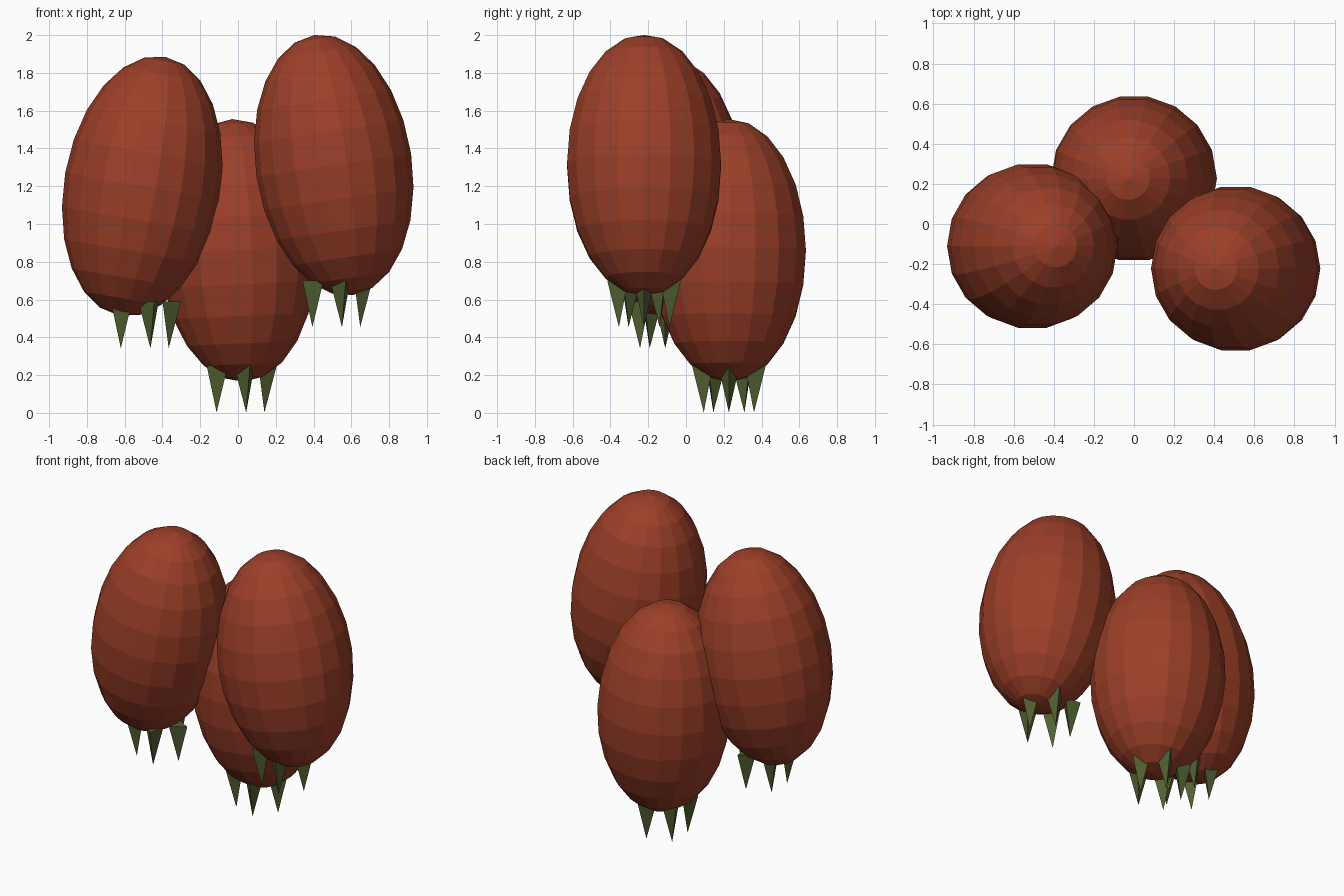
import bpy, bmesh
from math import sin, cos, pi, radians
from mathutils import Matrix, Vector

if "Cube" in bpy.data.objects:
    bpy.data.objects.remove(bpy.data.objects["Cube"])


def material(name, rgb):
    m = bpy.data.materials.new(name)
    m.diffuse_color = (*rgb, 1)
    m.use_nodes = True
    m.node_tree.nodes["Principled BSDF"].inputs["Base Color"].default_value = m.diffuse_color
    return m


RED = material("skin_red", (0.33, 0.05, 0.021))
GREEN = material("sepal_green", (0.085, 0.12, 0.032))
RADIUS, HALF_LENGTH = 0.414, 0.696
SEGMENTS, RINGS = 18, 12


def finish(bm, name, mat):
    bmesh.ops.recalc_face_normals(bm, faces=bm.faces[:])
    me = bpy.data.meshes.new(name)
    bm.to_mesh(me)
    bm.free()
    me.materials.append(mat)
    ob = bpy.data.objects.new(name, me)
    bpy.context.collection.objects.link(ob)
    return ob


def fruit_body(name, centre, tilt):
    # half-ellipse profile spun around z, then leaned sideways
    bm = bmesh.new()
    vs = [bm.verts.new((RADIUS * sin(pi * i / RINGS), 0, HALF_LENGTH * cos(pi * i / RINGS)))
          for i in range(RINGS + 1)]
    es = [bm.edges.new(p) for p in zip(vs, vs[1:])]
    bmesh.ops.spin(bm, geom=vs + es, cent=(0, 0, 0), axis=(0, 0, 1),
                   angle=2 * pi, steps=SEGMENTS)
    bmesh.ops.remove_doubles(bm, verts=bm.verts[:], dist=1e-4)
    bmesh.ops.dissolve_degenerate(bm, dist=1e-5, edges=bm.edges[:])
    ob = finish(bm, name, RED)
    ob.location = centre
    ob.rotation_euler = (0, radians(tilt), 0)


def fruit_sepals(name, centre):
    # ring of five upright three-sided spikes pointing down, one ridge outward
    bm = bmesh.new()
    for i in range(5):
        turn = Matrix.Rotation(2 * pi * i / 5, 4, 'Z')
        base = [bm.verts.new(turn @ Vector((0.14 + 0.065 * cos(a), 0.065 * sin(a), -0.61)))
                for a in (0, 2 * pi / 3, 4 * pi / 3)]
        tip = bm.verts.new(turn @ Vector((0.14, 0, -0.858)))
        bm.faces.new(base)
        for j in range(3):
            bm.faces.new((base[j], base[j - 1], tip))
    ob = finish(bm, name, GREEN)
    ob.location = centre


# the three hanging fruits: centre and sideways lean in degrees
for side, centre, tilt in (("left", (-0.507, -0.11, 1.2), 10),
                           ("back", (0, 0.227, 0.86), -2.5),
                           ("right", (0.507, -0.222, 1.312), -8.5)):
    fruit_body(side + "_fruit", Vector(centre), tilt)
    fruit_sepals(side + "_sepals", Vector(centre))
